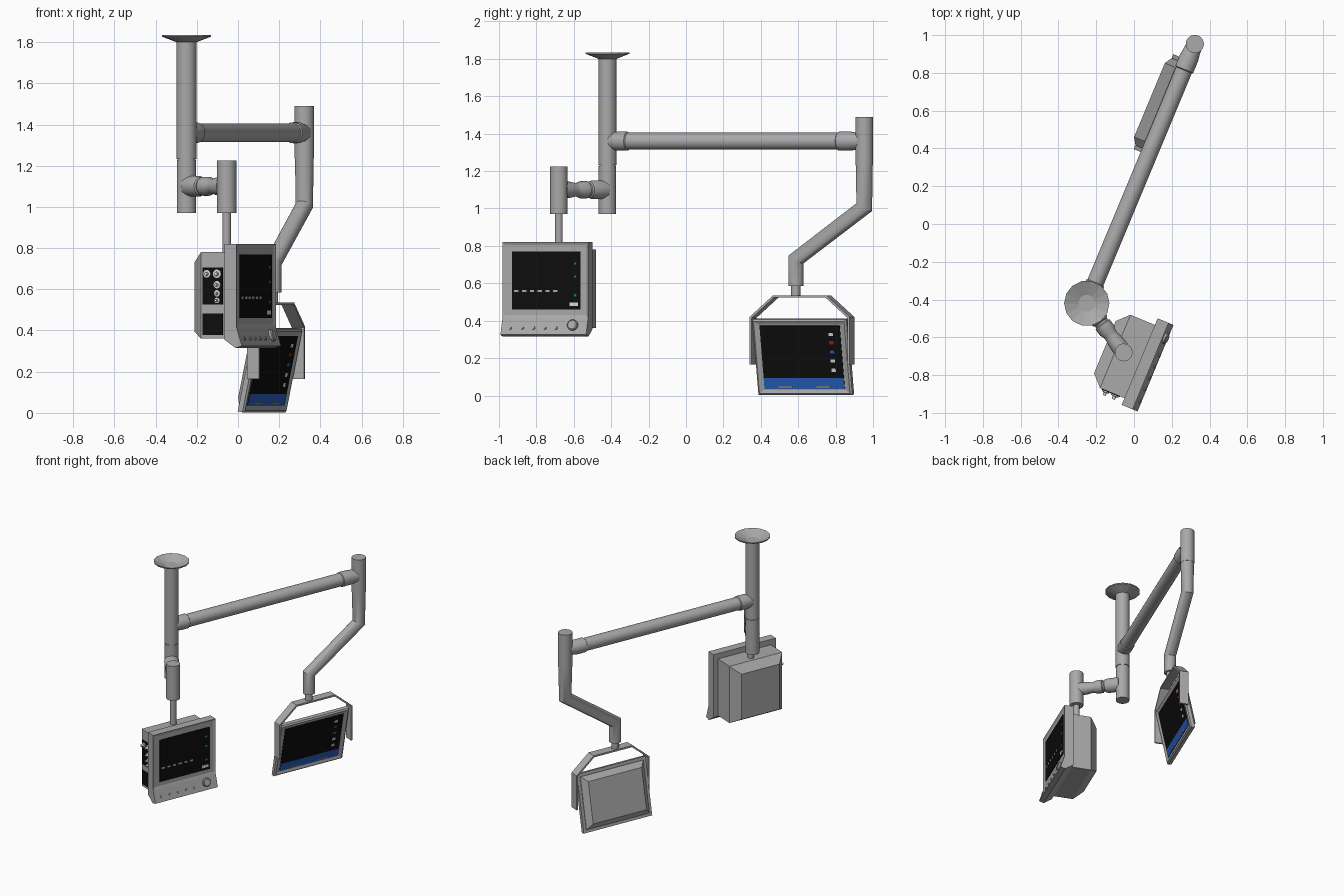
import bpy, bmesh, math
from mathutils import Matrix, Vector

if "Cube" in bpy.data.objects:
    bpy.data.objects.remove(bpy.data.objects["Cube"])


def material(name, rgb):
    m = bpy.data.materials.new(name)
    m.diffuse_color = (*rgb, 1)
    m.use_nodes = True
    m.node_tree.nodes["Principled BSDF"].inputs["Base Color"].default_value = m.diffuse_color
    return m


GREY = material("metal_grey", (0.40, 0.40, 0.40))
BLACK = material("screen_black", (0.004, 0.004, 0.004))
BLUE = material("blue", (0.02, 0.11, 0.50))
WHITE = material("white", (0.7, 0.7, 0.7))
RED = material("red", (0.35, 0.01, 0.01))
YELLOW = material("yellow", (0.6, 0.4, 0.05))
GREEN = material("green", (0.01, 0.25, 0.06))

TURN = Matrix.Rotation(math.radians(67.4), 4, 'Z')   # local -y is the facing side


def finish(name, bm, mat, M=Matrix(), smooth=False):
    bmesh.ops.recalc_face_normals(bm, faces=bm.faces)
    bm.transform(M)
    me = bpy.data.meshes.new(name)
    bm.to_mesh(me)
    bm.free()
    me.materials.append(mat)
    ob = bpy.data.objects.new(name, me)
    bpy.context.collection.objects.link(ob)
    if smooth:
        bpy.ops.object.select_all(action='DESELECT')
        ob.select_set(True)
        bpy.context.view_layer.objects.active = ob
        bpy.ops.object.shade_smooth_by_angle(angle=math.radians(35))
    return ob


def skin(bm, rings, cap=True):
    rings = [[bm.verts.new(p) for p in r] for r in rings]
    n = len(rings[0])
    for a, b in zip(rings, rings[1:]):
        for i in range(n):
            j = (i + 1) % n
            bm.faces.new((a[i], a[j], b[j], b[i]))
    if cap:
        bm.faces.new(rings[0])
        bm.faces.new(rings[-1])


def lathe(name, start, axis, profile, mat=GREY, sides=24, cap=True, smooth=True):
    """Turned part: profile is (distance along axis, radius)."""
    q = Vector(axis).to_track_quat('Z', 'Y').to_matrix().to_4x4()
    bm = bmesh.new()
    skin(bm, [[(r * math.cos(2 * math.pi * i / sides), r * math.sin(2 * math.pi * i / sides), t)
               for i in range(sides)] for t, r in profile], cap)
    return finish(name, bm, mat, Matrix.Translation(start) @ q, smooth)


def loft(name, M, sections, mat=GREY):
    """Rectangles (y, half width, bottom, top) skinned along y."""
    bm = bmesh.new()
    skin(bm, [[(-h, y, a), (h, y, a), (h, y, b), (-h, y, b)] for y, h, a, b in sections])
    return finish(name, bm, mat, M)


def plate(name, M, x0, x1, z0, z1, y, mat, t=0.004):
    return loft(name, M @ Matrix.Translation(((x0 + x1) / 2, 0, 0)),
                [(y, (x1 - x0) / 2, z0, z1), (y - t, (x1 - x0) / 2, z0, z1)], mat)


COL = Vector((-0.25, -0.42, 0))
END = Vector((0.322, 0.953, 0))
POST = Vector((-0.055, -0.68, 0))
UP = (0, 0, 1)

# ceiling column and open dish flange
lathe("ceiling_flange", COL, UP, [(1.80, 0.05), (1.827, 0.12), (1.835, 0.12), (1.804, 0.045)],
      sides=14, cap=False, smooth=False)
lathe("upper_column", COL, UP, [(1.233, 0.048), (1.804, 0.048)])
lathe("column_seam", COL, UP, [(1.215, 0.043), (1.24, 0.043)])
lathe("lower_column", COL, UP, [(0.97, 0.047), (1.227, 0.047)])

# long arm with collars
d = END - COL
L = d.length
lathe("long_arm", COL + Vector((0, 0, 1.36)), d,
      [(0.02, 0.045), (0.06, 0.051), (0.115, 0.051), (0.12, 0.045), (L - 0.15, 0.045),
       (L - 0.145, 0.051), (L - 0.08, 0.051), (L - 0.04, 0.045), (L - 0.02, 0.045)])
lathe("end_post", END, UP, [(1.235, 0.048), (1.49, 0.048)])

# short arm with waisted joint
lathe("short_arm", COL + Vector((0, 0, 1.10)), POST - COL,
      [(0.02, 0.05), (0.10, 0.05), (0.12, 0.045), (0.125, 0.038), (0.135, 0.038), (0.14, 0.046),
       (0.18, 0.046), (0.205, 0.037), (0.22, 0.037), (0.25, 0.043), (0.30, 0.045)])
lathe("short_post", POST, UP, [(0.97, 0.047), (1.225, 0.047)])
lathe("short_post_rod", POST, UP, [(0.76, 0.021), (0.98, 0.021)])

# cranked drop pipe, mitred at its bends (local x along the arm)
path = [(0, 1.24, 0.046), (0, 1.007, 0.042), (-0.396, 0.727, 0.041), (-0.396, 0.585, 0.041)]
pts = [Vector((p[0], 0, p[1])) for p in path]
rings = []
for k, p in enumerate(pts):
    a = (p - pts[k - 1]).normalized() if k else (pts[1] - p).normalized()
    b = (pts[k + 1] - p).normalized() if k < len(pts) - 1 else a
    t = (a + b).normalized()
    side = Vector((t.z, 0, -t.x)) / t.dot(a)
    r = path[k][2]
    rings.append([p + r * (math.cos(i * math.pi / 12) * side + math.sin(i * math.pi / 12) * Vector((0, 1, 0)))
                  for i in range(24)])
bm = bmesh.new()
skin(bm, rings)
finish("drop_pipe", bm, GREY, Matrix.Translation(END) @ TURN, True)
lathe("yoke_rod", (0.17, 0.587, 0), UP, [(0.525, 0.025), (0.59, 0.025)])

# yoke strap around the tilted display
half = [(0.29, 0.165), (0.29, 0.42), (0.155, 0.535)]
inner = [(0.278, 0.165), (0.278, 0.414), (0.150, 0.523)]
outer = half + [(-x, z) for x, z in reversed(half)]
inner = inner + [(-x, z) for x, z in reversed(inner)]
bm = bmesh.new()
skin(bm, [[(xo, -0.032, zo), (xo, 0.032, zo), (xi, 0.032, zi), (xi, -0.032, zi)]
          for (xo, zo), (xi, zi) in zip(outer, inner)])
finish("yoke", bm, GREY, Matrix.Translation((0.184, 0.62, 0)) @ TURN)

# tilted display
T = Matrix.Translation((0.17, 0.62, 0.204)) @ TURN @ Matrix.Rotation(math.radians(12), 4, 'X')
loft("tilted_display_frame", T,
     [(0.03, 0.272, -0.207, 0.207), (0.005, 0.272, -0.207, 0.207), (-0.003, 0.262, -0.197, 0.197),
      (0.004, 0.240, -0.180, 0.180)])
loft("tilted_display_back", T, [(0.028, 0.25, -0.185, 0.185), (0.034, 0.25, -0.185, 0.185),
                                (0.066, 0.212, -0.148, 0.148)])
plate("tilted_screen", T, -0.232, 0.232, -0.172, 0.172, 0.005, BLACK)
plate("tilted_screen_bar", T, -0.232, 0.232, -0.172, -0.114, 0.004, BLUE)
for x in (-0.15, 0.07):
    plate("bar_mark", T, x, x + 0.08, -0.163, -0.158, 0.0, YELLOW, 0.002)
for z, m in ((0.125, WHITE), (0.08, RED), (0.03, BLUE), (-0.02, WHITE), (-0.07, WHITE)):
    plate("screen_icon", T, 0.165, 0.19, z - 0.009, z + 0.009, 0.003, m, 0.004)

# upright monitor: frame from a side profile, with a recessed front
P = Matrix.Translation(POST) @ TURN @ Matrix.Translation((-0.012, 0, 0))
side = [(-0.097, 0.82), (-0.16, 0.82), (-0.16, 0.415), (-0.188, 0.325), (-0.155, 0.315), (-0.097, 0.355)]
bm = bmesh.new()
skin(bm, [[(x, y, z) for y, z in side] for x in (-0.248, 0.248)])
bmesh.ops.recalc_face_normals(bm, faces=bm.faces)
front = [f for f in bm.faces if f.normal.y < -0.99]
bmesh.ops.inset_region(bm, faces=front, thickness=0.022, depth=-0.006)
finish("monitor_frame", bm, GREY, P)
loft("monitor_body", P, [(-0.10, 0.21, 0.36, 0.78), (0.043, 0.21, 0.36, 0.78), (0.102, 0.15, 0.395, 0.73)])
plate("monitor_screen", P, -0.193, 0.203, 0.46, 0.77, -0.152, BLACK, 0.006)

# screen readouts
for i in range(6):
    plate("readout", P, -0.18 + i * 0.045, -0.155 + i * 0.045, 0.553, 0.565, -0.157, GREY, 0.002)
plate("readout_box", P, 0.14, 0.19, 0.478, 0.498, -0.157, WHITE, 0.002)
for z in (0.53, 0.63, 0.70):
    plate("readout_green", P, 0.165, 0.182, z, z + 0.012, -0.157, GREEN, 0.002)

# control buttons and knob on the sloped chin
chin = P.to_3x3() @ Vector((0, -0.09, 0.028)).normalized()
for x in (-0.195, -0.125, -0.06, 0.005, 0.07):
    lathe("button", P @ Vector((x, -0.176, 0.36)), chin, [(-0.005, 0.009), (0.008, 0.008)], sides=10)
lathe("control_knob", P @ Vector((0.165, -0.171, 0.375)), chin, [(-0.005, 0.031), (0.012, 0.029), (0.016, 0.024)])

# side sockets on the left of the body
for name, z0, z1 in (("socket_panel", 0.525, 0.705), ("lower_side_panel", 0.378, 0.482)):
    bm = bmesh.new()
    skin(bm, [[(x, -0.073, z0), (x, 0.032, z0), (x, 0.032, z1), (x, -0.073, z1)] for x in (-0.209, -0.214)])
    finish(name, bm, BLACK, P)
out = P.to_3x3() @ Vector((-1, 0, 0))
for y, z, r in ((0.008, 0.675, 0.019), (-0.045, 0.675, 0.021), (-0.045, 0.622, 0.018),
                (-0.045, 0.58, 0.016), (-0.045, 0.546, 0.014)):
    lathe("socket", P @ Vector((-0.212, y, z)), out, [(0, r), (0.008, r), (0.010, r * 0.5), (0.026, r * 0.4)],
          WHITE, 14)
